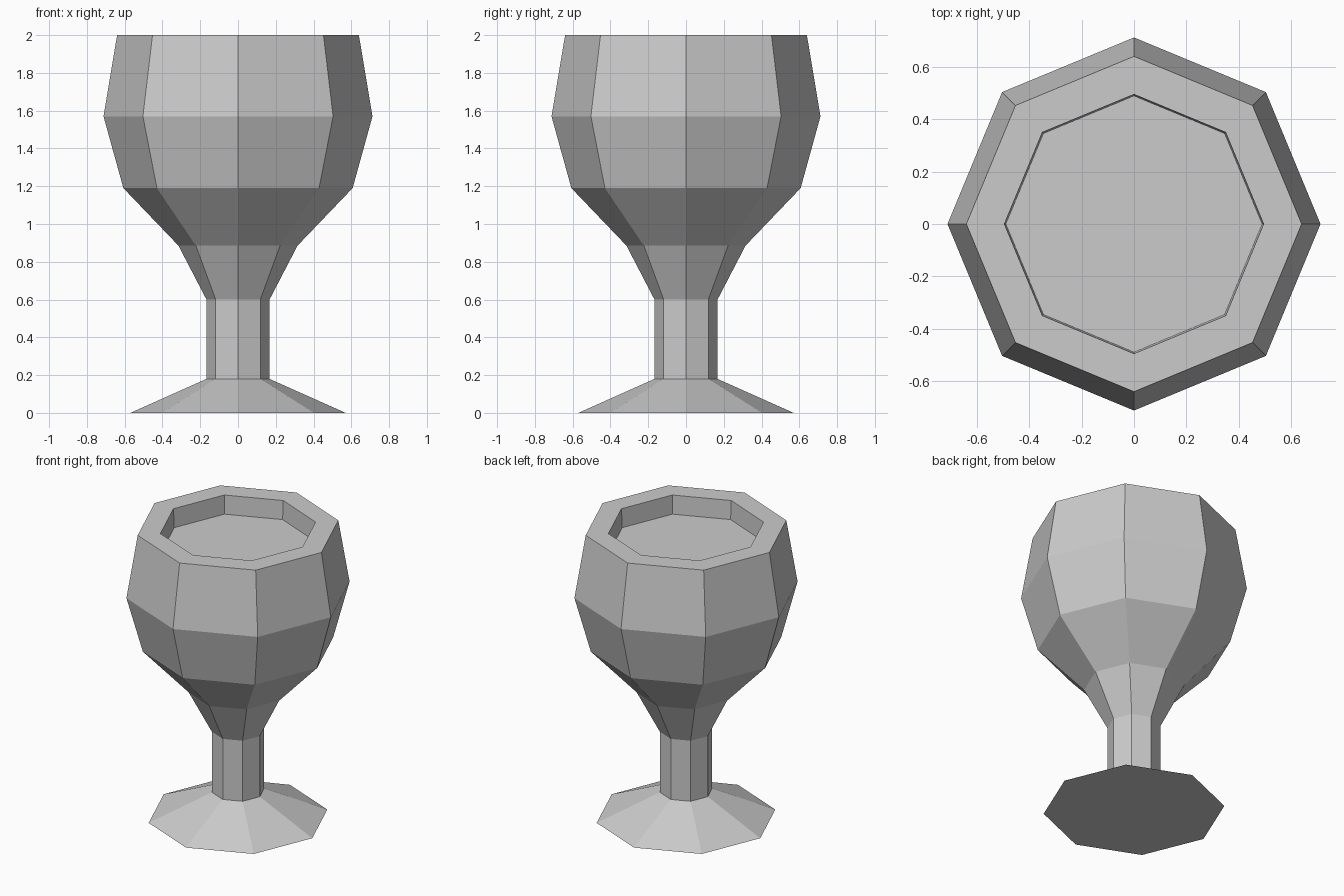
import bpy
import bmesh
from math import cos, sin, pi

SIDES = 8

cube = bpy.data.objects.get("Cube")
if cube:
    bpy.data.objects.remove(cube, do_unlink=True)

# Single plain grey material
grey = bpy.data.materials.new("plain_grey")
grey.use_nodes = True
color = (0.6, 0.6, 0.6, 1.0)
grey.diffuse_color = color
bsdf = next(n for n in grey.node_tree.nodes if n.type == 'BSDF_PRINCIPLED')
bsdf.inputs["Base Color"].default_value = color
bsdf.inputs["Roughness"].default_value = 0.8


def lathe(name, profile):
    """Turn a (radius, height) profile into a closed, faceted solid."""
    bm = bmesh.new()
    rings = []
    for r, z in profile:
        rings.append([bm.verts.new((r * cos(2 * pi * i / SIDES), r * sin(2 * pi * i / SIDES), z))
                      for i in range(SIDES)])
    for low, high in zip(rings, rings[1:]):
        for i in range(SIDES):
            j = (i + 1) % SIDES
            bm.faces.new((low[i], low[j], high[j], high[i]))
    bm.faces.new(rings[0][::-1])
    bm.faces.new(rings[-1])
    bmesh.ops.recalc_face_normals(bm, faces=bm.faces)
    mesh = bpy.data.meshes.new(name)
    bm.to_mesh(mesh)
    bm.free()
    mesh.materials.append(grey)
    obj = bpy.data.objects.new(name, mesh)
    bpy.context.collection.objects.link(obj)
    return obj


# Foot, stem, bowl, rim and recessed drink surface in one profile
lathe("goblet", [
    (0.57, 0.0), (0.167, 0.18),                               # foot
    (0.167, 0.6),                                             # stem
    (0.315, 0.885), (0.607, 1.19), (0.712, 1.57), (0.64, 2.0),  # bowl
    (0.495, 2.0), (0.489, 1.87),                              # rim and recess
])
